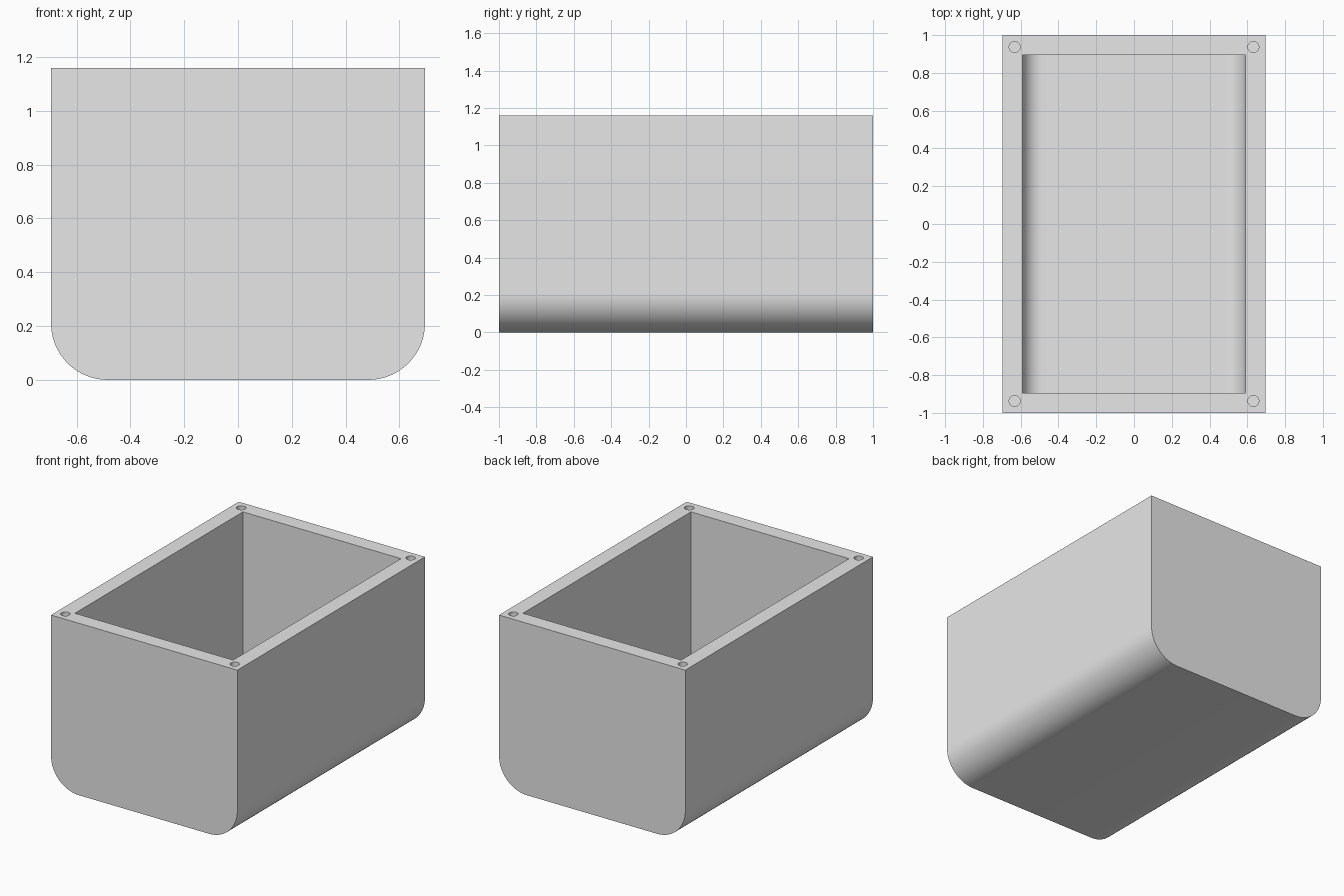
import bpy
import bmesh
from math import sin, cos, pi, radians

if "Cube" in bpy.data.objects:
    bpy.data.objects.remove(bpy.data.objects["Cube"], do_unlink=True)

HALF_W, HALF_L, HEIGHT = 0.695, 1.0, 1.16
WALL, CORNER = 0.105, 0.21
HOLE_X, HOLE_Y, HOLE_R, HOLE_DEPTH = 0.632, 0.937, 0.029, 0.2

grey = bpy.data.materials.new("light grey")
grey.use_nodes = True
grey.diffuse_color = (0.8, 0.8, 0.8, 1)
grey.node_tree.nodes["Principled BSDF"].inputs["Base Color"].default_value = (0.8, 0.8, 0.8, 1)


def add_object(name, bm):
    bmesh.ops.recalc_face_normals(bm, faces=bm.faces)
    mesh = bpy.data.meshes.new(name)
    bm.to_mesh(mesh)
    bm.free()
    mesh.materials.append(grey)
    obj = bpy.data.objects.new(name, mesh)
    bpy.context.collection.objects.link(obj)
    return obj


def trough(name, half_w, half_l, bottom, top, radius, steps=28):
    """Block with two rounded lower edges, running along y."""
    outline = [(half_w, top), (-half_w, top)]
    for side, start in ((-1, pi), (1, 1.5 * pi)):
        for i in range(steps + 1):
            a = start + i / steps * pi / 2
            outline.append((side * (half_w - radius) + radius * cos(a),
                            bottom + radius + radius * sin(a)))
    bm = bmesh.new()
    face = bm.faces.new([bm.verts.new((x, -half_l, z)) for x, z in outline])
    end = bmesh.ops.extrude_face_region(bm, geom=[face])["geom"]
    verts = [v for v in end if isinstance(v, bmesh.types.BMVert)]
    bmesh.ops.translate(bm, verts=verts, vec=(0, 2 * half_l, 0))
    return add_object(name, bm)


def cut(target, cutter):
    cutter.hide_render = True
    mod = target.modifiers.new("cut", 'BOOLEAN')
    mod.operation = 'DIFFERENCE'
    mod.solver = 'EXACT'
    mod.object = cutter
    bpy.context.view_layer.objects.active = target
    bpy.ops.object.modifier_apply(modifier=mod.name)
    bpy.data.objects.remove(cutter, do_unlink=True)


# Open box with a matching rounded cavity
box = trough("box_body", HALF_W, HALF_L, 0, HEIGHT, CORNER)
cut(box, trough("cavity_cutter", HALF_W - WALL, HALF_L - WALL, WALL,
                HEIGHT + 0.2, CORNER - WALL))

# Screw holes in the four rim corners
for sx in (-1, 1):
    for sy in (-1, 1):
        bm = bmesh.new()
        bmesh.ops.create_cone(bm, cap_ends=True, segments=32, radius1=HOLE_R,
                              radius2=HOLE_R, depth=2 * HOLE_DEPTH)
        bmesh.ops.translate(bm, verts=bm.verts,
                            vec=(sx * HOLE_X, sy * HOLE_Y, HEIGHT))
        cut(box, add_object("hole_cutter", bm))

# Smooth curves, crisp rims
bpy.ops.object.select_all(action='DESELECT')
box.select_set(True)
bpy.context.view_layer.objects.active = box
bpy.ops.object.shade_smooth_by_angle(angle=radians(30))
